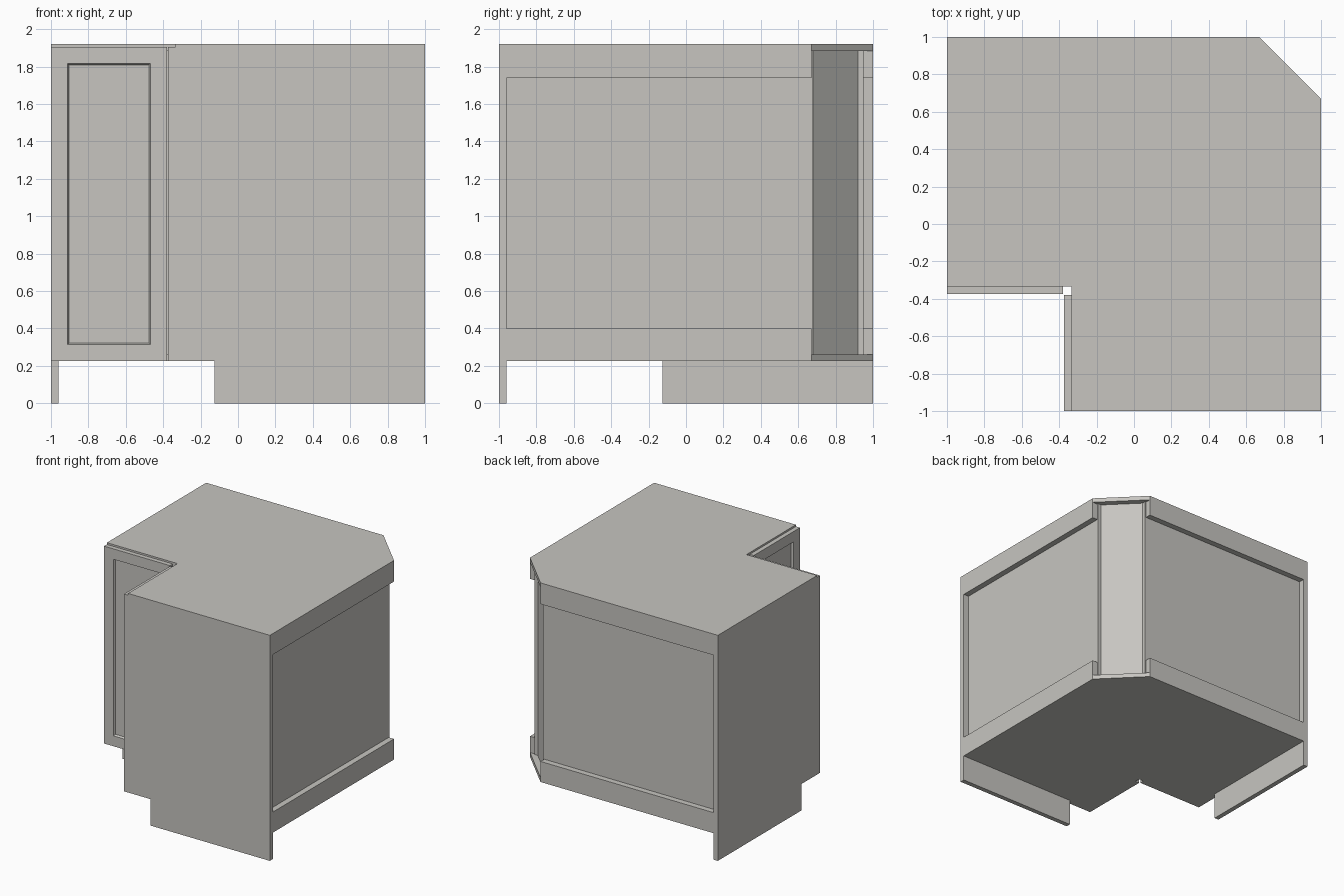
import bpy
import bmesh

cube = bpy.data.objects.get("Cube")
if cube:
    bpy.data.objects.remove(cube, do_unlink=True)

grey = bpy.data.materials.new("warm grey paint")
grey.use_nodes = True
grey.diffuse_color = (0.57, 0.56, 0.53, 1)
grey.node_tree.nodes["Principled BSDF"].inputs["Base Color"].default_value = grey.diffuse_color

HEIGHT, BASE, BOARD = 1.92, 0.225, 0.04
FLOOR_TOP, ROOF_LOW = BASE + 0.037, HEIGHT - 0.037
INNER = -0.335           # inside corner of the L plan
CUT = 0.67               # start of the chamfered corner
EDGE = -1 + BOARD        # inner face of the side panels


def finish(name, bm, swap=False):
    """Turn a bmesh into an object, optionally mirrored across the diagonal."""
    if swap:
        for v in bm.verts:
            v.co.x, v.co.y = v.co.y, v.co.x
    bmesh.ops.recalc_face_normals(bm, faces=bm.faces)
    mesh = bpy.data.meshes.new(name)
    bm.to_mesh(mesh)
    bm.free()
    mesh.materials.append(grey)
    obj = bpy.data.objects.new(name, mesh)
    bpy.context.collection.objects.link(obj)
    return obj


def prism(points, low, high, axis="z"):
    """Extrude an outline along z (x, y points) or along x (y, z points)."""
    bm = bmesh.new()
    place = (lambda p, h: (p[0], p[1], h)) if axis == "z" else (lambda p, h: (h, p[0], p[1]))
    a = [bm.verts.new(place(p, low)) for p in points]
    b = [bm.verts.new(place(p, high)) for p in points]
    bm.faces.new(a[::-1])
    bm.faces.new(b)
    for i in range(len(a)):
        j = (i + 1) % len(a)
        bm.faces.new((a[i], a[j], b[j], b[i]))
    bmesh.ops.recalc_face_normals(bm, faces=bm.faces)
    return bm


def block(x0, x1, y0, y1, z0, z1):
    return prism([(x0, y0), (x1, y0), (x1, y1), (x0, y1)], z0, z1)


# Floor and top boards with the chamfered rear corner
plan = [(EDGE, 1), (CUT, 1), (1, CUT), (1, EDGE),
        (INNER, EDGE), (INNER, INNER), (EDGE, INNER)]
finish("floor_board", prism(plan, BASE, FLOOR_TOP))
finish("top_board", prism(plan, ROOF_LOW, HEIGHT))

# Angled panel set back behind the chamfer
finish("corner_panel", prism([(0.92, 0.68), (0.68, 0.92), (0.66, 0.90), (0.90, 0.66)],
                             FLOOR_TOP, ROOF_LOW))

# Each wing repeats across the diagonal
side = [(1, 0), (-0.125, 0), (-0.125, BASE), (INNER, BASE), (INNER, HEIGHT), (1, HEIGHT)]
for wing, swap in (("rear", False), ("side", True)):
    finish(wing + "_end_panel", prism(side, -1, EDGE, "x"), swap)
    finish(wing + "_back_panel", block(EDGE, 0.68, 0.92, 0.95, FLOOR_TOP, ROOF_LOW), swap)
    finish(wing + "_lower_rail", block(EDGE, CUT, 0.95, 1, FLOOR_TOP, 0.40), swap)
    finish(wing + "_upper_rail", block(EDGE, CUT, 0.95, 1, 1.74, ROOF_LOW), swap)

    # Door with a sloped, recessed centre panel
    door = block(-1, -0.38, -0.373, INNER, BASE, 1.905)
    front = [f for f in door.faces if f.normal.y < -0.9]
    bmesh.ops.inset_region(door, faces=front, thickness=0.125)
    bmesh.ops.inset_region(door, faces=front, thickness=0.012, depth=-0.018)
    finish(wing + "_door", door, swap)
